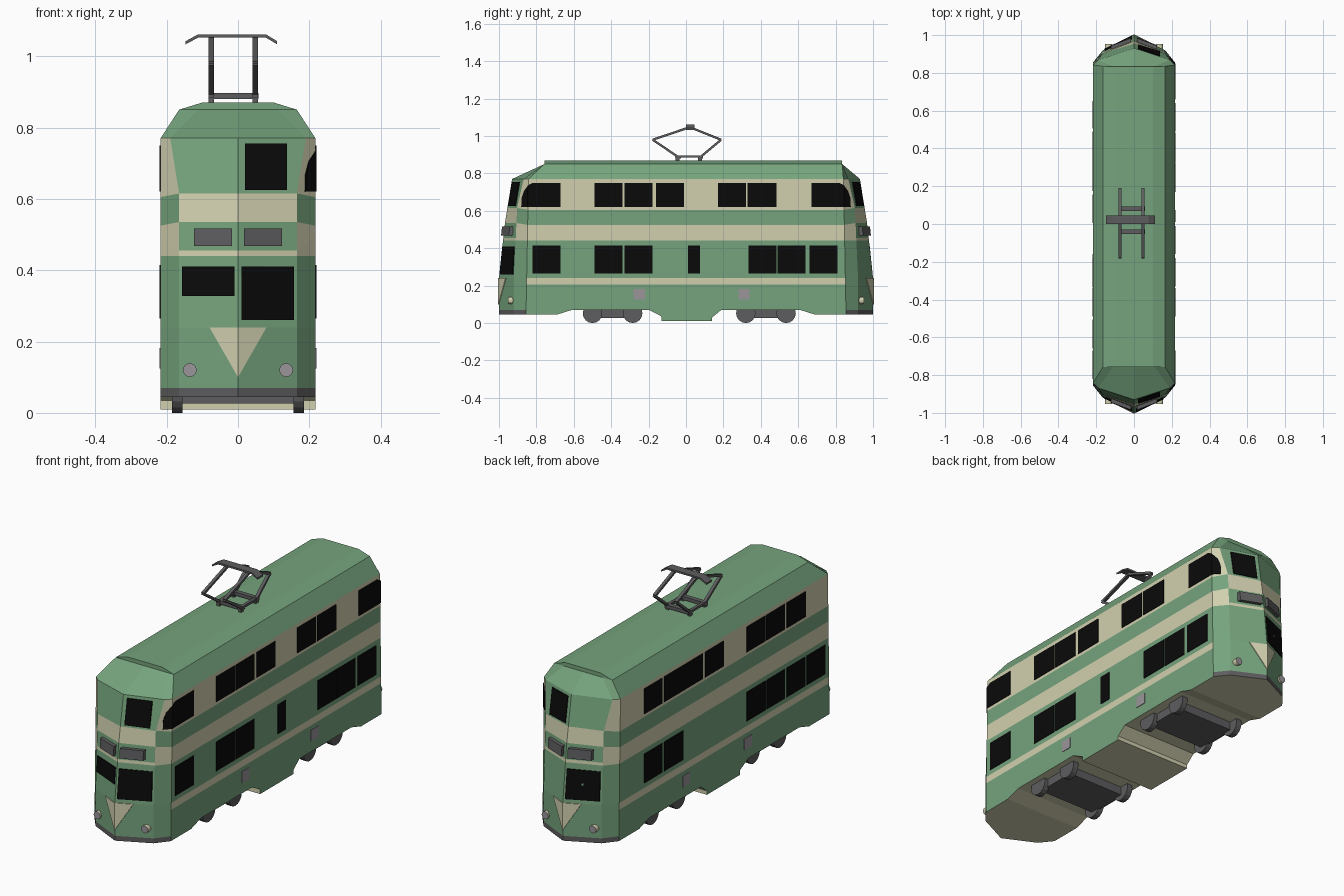
import bpy, bmesh, math
from mathutils import Vector

if "Cube" in bpy.data.objects:
    bpy.data.objects.remove(bpy.data.objects["Cube"])


def material(name, r, g, b):
    m = bpy.data.materials.new(name)
    m.diffuse_color = (r, g, b, 1)
    m.use_nodes = True
    m.node_tree.nodes["Principled BSDF"].inputs["Base Color"].default_value = m.diffuse_color
    return m


MATS = [material("green", .18, .37, .205), material("cream", .64, .63, .43),
        material("black", .003, .003, .003), material("dark_grey", .11, .11, .115),
        material("light_grey", .32, .30, .32)]
GREEN, CREAM, BLACK, DARK, LIGHT = range(5)


def finish(name, bm):
    bmesh.ops.recalc_face_normals(bm, faces=bm.faces)
    me = bpy.data.meshes.new(name)
    bm.to_mesh(me)
    bm.free()
    for m in MATS:
        me.materials.append(m)
    ob = bpy.data.objects.new(name, me)
    bpy.context.collection.objects.link(ob)
    return ob


def prism(bm, pts, vec, mat):
    """Extrude a polygon along vec into a closed solid."""
    a = [bm.verts.new(p) for p in pts]
    b = [bm.verts.new(Vector(p) + Vector(vec)) for p in pts]
    n = len(a)
    faces = [bm.faces.new(a[::-1]), bm.faces.new(b)]
    faces += [bm.faces.new((a[i], a[(i + 1) % n], b[(i + 1) % n], b[i])) for i in range(n)]
    for f in faces:
        f.material_index = mat
    return faces


def box(bm, x0, x1, y0, y1, z0, z1, mat):
    return prism(bm, [(x0, y0, z0), (x1, y0, z0), (x1, y1, z0), (x0, y1, z0)], (0, 0, z1 - z0), mat)


def lerp_keys(keys, z):
    for (za, a), (zb, b) in zip(keys, keys[1:]):
        if z <= zb:
            t = max(0, (z - za) / (zb - za))
            return a + (b - a) * t
    return keys[-1][1]


# Plan of the pointed ends as a function of height
W = .217
NOSE = [(.07, 1.0), (.24, 1.0), (.535, .968), (.77, .93)]
SHOULDER_X = [(.07, .165), (.615, .165), (.77, .19)]
SHOULDER_Y = [(.07, .92), (.24, .92), (.615, .903), (.77, .868)]
CORNER_Y = [(.07, .855), (.77, .842)]


def wall_y(x, z):
    n, sx, sy, c = (lerp_keys(k, z) for k in (NOSE, SHOULDER_X, SHOULDER_Y, CORNER_Y))
    x = abs(x)
    return n + (sy - n) * x / sx if x < sx else sy + (c - sy) * (x - sx) / (W - sx)


# Body: lofted rings (end height, side height), bands coloured per facet kind
def half(ze, zs, s):
    sx = lerp_keys(SHOULDER_X, ze)
    return [Vector((W, s * lerp_keys(CORNER_Y, zs), zs)), Vector((sx, s * wall_y(sx, ze), ze)),
            Vector((0, s * wall_y(0, ze), ze)), Vector((-sx, s * wall_y(sx, ze), ze)),
            Vector((-W, s * lerp_keys(CORNER_Y, zs), zs))]


levels = [(.07, .07), (.205, .205), (.24, .24), (.44, .44), (.455, .50), (.535, .525), (.615, .605), (.77, .77)]
rings = [half(e, s, 1) + half(e, s, -1)[::-1] for e, s in levels]
for x, m, z in ((.165, .11, .85), (.10, .07, .87)):        # roof
    xs = (x, m, 0, -m, -x)
    rings.append([Vector((v, .835, z)) for v in xs] + [Vector((v, -.757, z)) for v in xs[::-1]])
SIDE = [0, 1, 0, 1, 1, 0, 1, 0, 0]
END = [0, 0, 0, 1, 0, 1, 0, 0, 0]
CORNER = [0, 0, 0, 1, 1, 0, 1, 0, 0]
bm = bmesh.new()
vr = [[bm.verts.new(p) for p in r] for r in rings]
for k in range(len(vr) - 1):
    for i in range(10):
        j = (i + 1) % 10
        f = bm.faces.new((vr[k][i], vr[k][j], vr[k + 1][j], vr[k + 1][i]))
        kind = SIDE if i in (4, 9) else CORNER if i in (0, 3, 5, 8) else END
        f.material_index = kind[k]
bm.faces.new(vr[-1])
bm.faces.new(vr[0][::-1]).material_index = CREAM
finish("body", bm)

# End skirts with a dark lip around the nose
bm = bmesh.new()
for s in (1, -1):
    top = [(W, s * .61, .07)] + [tuple(p) for p in half(.07, .07, s)] + [(-W, s * .61, .07)]
    bot = [(x, s * .69 if i in (0, 6) else y, .045) for i, (x, y, z) in enumerate(top)]
    a, b = ([bm.verts.new(p) for p in q] for q in (top, bot))
    bm.faces.new(a).material_index = CREAM
    bm.faces.new(b[::-1]).material_index = CREAM
    for i in range(7):
        j = (i + 1) % 7
        f = bm.faces.new((a[i], a[j], b[j], b[i]))
        f.material_index = DARK if 1 <= i <= 4 else GREEN if i in (0, 5) else CREAM
finish("end_skirts", bm)

# Centre underbox
bm = bmesh.new()
prof = [(-.2, .071), (-.13, .035), (-.13, .01), (.14, .01), (.14, .03), (.19, .071)]
for f in prism(bm, [(-W, y, z) for y, z in prof], (2 * W, 0, 0), CREAM)[:2]:
    f.material_index = GREEN
finish("centre_underbox", bm)


# Side windows and plates
def side_plate(bm, sx, pts, mat):
    prism(bm, [(sx * W, y, z) for y, z in pts], (sx * .003, 0, 0), mat)


def rect(y0, y1, z0, z1):
    return [(y0, z0), (y1, z0), (y1, z1), (y0, z1)]


UP, LOW = (.62, .75), (.265, .415)
SPANS = {(1, UP): [(-.49, -.34), (-.33, -.18), (-.16, -.01), (.17, .32), (.33, .485)],
         (1, LOW): [(-.82, -.67), (-.49, -.34), (-.33, -.18), (.01, .075), (.335, .485), (.49, .64), (.66, .81)],
         (-1, UP): [(.505, .65), (.34, .49), (.175, .338), (.005, .155), (-.33, -.18), (-.49, -.34), (-.66, -.505)],
         (-1, LOW): [(.505, .65), (.335, .49), (-.335, -.18), (-.49, -.345), (-.655, -.505), (-.82, -.67)]}
bm = bmesh.new()
for (sx, zz), spans in SPANS.items():
    for y0, y1 in spans:
        side_plate(bm, sx, rect(y0, y1, *zz), BLACK)
finish("side_windows", bm)

bm = bmesh.new()
for sx, y in ((1, -.25), (1, .31), (-1, -.19), (-1, .31)):
    side_plate(bm, sx, rect(y - .03, y + .03, .125, .182), LIGHT)
finish("side_vents", bm)


# End details follow the slanting nose walls
def end_plate(bm, s, pts, depth, mat):
    prism(bm, [(x, s * wall_y(x, z), z) for x, z in pts], (0, s * depth, 0), mat)


bm = bmesh.new()
for s, x0, x1, z0, z1 in ((-1, .02, .137, .625, .755), (-1, .01, .157, .26, .41), (-1, -.157, -.01, .328, .41),
                          (1, .02, .137, .625, .755), (1, -.157, -.01, .26, .41)):
    end_plate(bm, s, rect(x0, x1, z0, z1), .005, BLACK)
finish("end_windows", bm)

bm = bmesh.new()                                            # rounded corner windows, right side only
for s in (-1, 1):
    side_plate(bm, 1, [(s * .67, .62), (s * .846, .62), (s * .846, .735), (s * .82, .75), (s * .67, .75)], BLACK)
    pts = [(W, .62), (.187, .62), (.188, .67), (.197, .705), (W, .735)]
    prism(bm, [(x, s * wall_y(x, z), z) for x, z in pts], (.003, s * .003, 0), BLACK)
finish("corner_windows", bm)

bm = bmesh.new()
for s in (-1, 1):
    for sx in (-1, 1):
        end_plate(bm, s, [(0, .24), (sx * .08, .24), (0, .10)], .004, CREAM)
finish("nose_triangles", bm)

bm = bmesh.new()
for s in (-1, 1):
    for sx in (-1, 1):
        end_plate(bm, s, rect(sx * .017, sx * .123, .468, .517), .02, DARK)
finish("sign_boxes", bm)


def circle(n, r):
    return [(r * math.cos(2 * math.pi * i / n), r * math.sin(2 * math.pi * i / n)) for i in range(n)]


# Headlights
bm = bmesh.new()
for s in (-1, 1):
    for sx in (-1, 1):
        pts = [(sx * .135 + a, s * .915, .12 + b) for a, b in circle(16, .019)]
        prism(bm, pts, (0, s * .037, 0), CREAM)[1].material_index = LIGHT
finish("headlights", bm)

# Wheels and bogies
bm = bmesh.new()
for y in (-.5, -.285, .32, .535):
    for sx in (-1, 1):
        prism(bm, [(sx * .155, y + a, .052 + b) for a, b in circle(16, .052)], (sx * .03, 0, 0), DARK)
finish("wheels", bm)
bm = bmesh.new()
for y in (-.3925, .4275):
    box(bm, -.165, .165, y - .11, y + .11, .027, .075, DARK)
finish("bogie_frames", bm)


# Pantograph
def bar(bm, x, p, q, w=.008):
    d = Vector((0, q[0] - p[0], q[1] - p[1]))
    n = Vector((0, -d.z, d.y)).normalized() * w * .75
    c = Vector((x, p[0], p[1]))
    e = Vector((w, 0, 0))
    prism(bm, [c - e - n, c + e - n, c + e + n, c - e + n], d, DARK)


bm = bmesh.new()
for x in (-.075, .048):
    bar(bm, x, (-.06, .89), (.09, .89))
    for y in (-.045, .075):
        box(bm, x - .008, x + .008, y - .01, y + .01, .865, .89, DARK)
    for base, knee in ((-.045, -.178), (.08, .188)):
        bar(bm, x, (base, .89), (knee, .98))
        bar(bm, x, (knee, .98), (.02, 1.047))
for y in (-.04, .08):
    box(bm, -.08, .058, y - .012, y + .012, .88, .897, DARK)
head = [(-.147, 1.033), (-.112, 1.052), (.078, 1.052), (.11, 1.033)]
prism(bm, [(x, 0, z) for x, z in head] + [(x, 0, z + .009) for x, z in head[::-1]], (0, .045, 0), DARK)
finish("pantograph", bm)
